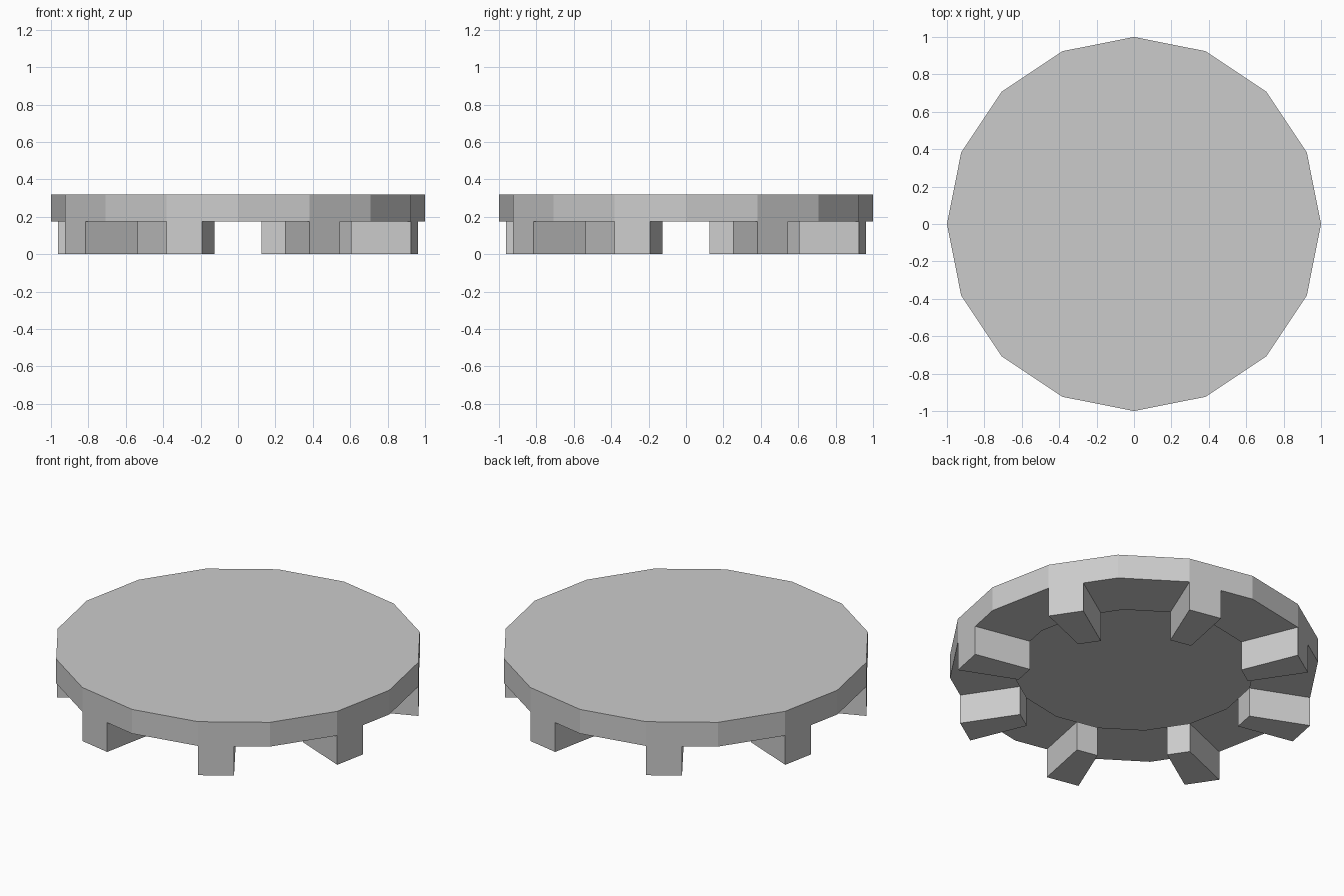
import bpy, bmesh
from math import cos, sin, pi

if "Cube" in bpy.data.objects:
    bpy.data.objects.remove(bpy.data.objects["Cube"])

SIDES = 16
Z_TOP, Z_PLATE = 0.32, 0.175
INNER = 0.655


def rim_points(scale):
    """16-gon corners plus the midpoint of every side (32 points)."""
    corners = [(scale * cos(2 * pi * k / SIDES), scale * sin(2 * pi * k / SIDES))
               for k in range(SIDES)]
    pts = []
    for k, (x, y) in enumerate(corners):
        nx, ny = corners[(k + 1) % SIDES]
        pts += [(x, y), ((x + nx) / 2, (y + ny) / 2)]
    return pts


bm = bmesh.new()


def loop(scale, z):
    return [bm.verts.new((x, y, z)) for x, y in rim_points(scale)]


top = loop(1.0, Z_TOP)
outer = loop(1.0, Z_PLATE)
inner = loop(INNER, Z_PLATE)

# flat top
bm.faces.new(top)
n = len(top)
for i in range(n):
    j = (i + 1) % n
    # plate wall
    bm.faces.new((outer[i], outer[j], top[j], top[i]))
    ring = (outer[j], outer[i], inner[i], inner[j])
    if i % 4 != 2:
        # underside ring, open in the middle
        bm.faces.new(ring)
    else:
        # foot: ring segment pulled down to the ground
        low = [bm.verts.new((v.co.x, v.co.y, 0)) for v in ring]
        bm.faces.new(low)
        for a in range(4):
            b = (a + 1) % 4
            bm.faces.new((ring[a], ring[b], low[b], low[a]))

mesh = bpy.data.meshes.new("footed_plate")
bm.to_mesh(mesh)
bm.free()
plate = bpy.data.objects.new("footed_plate", mesh)
bpy.context.collection.objects.link(plate)
